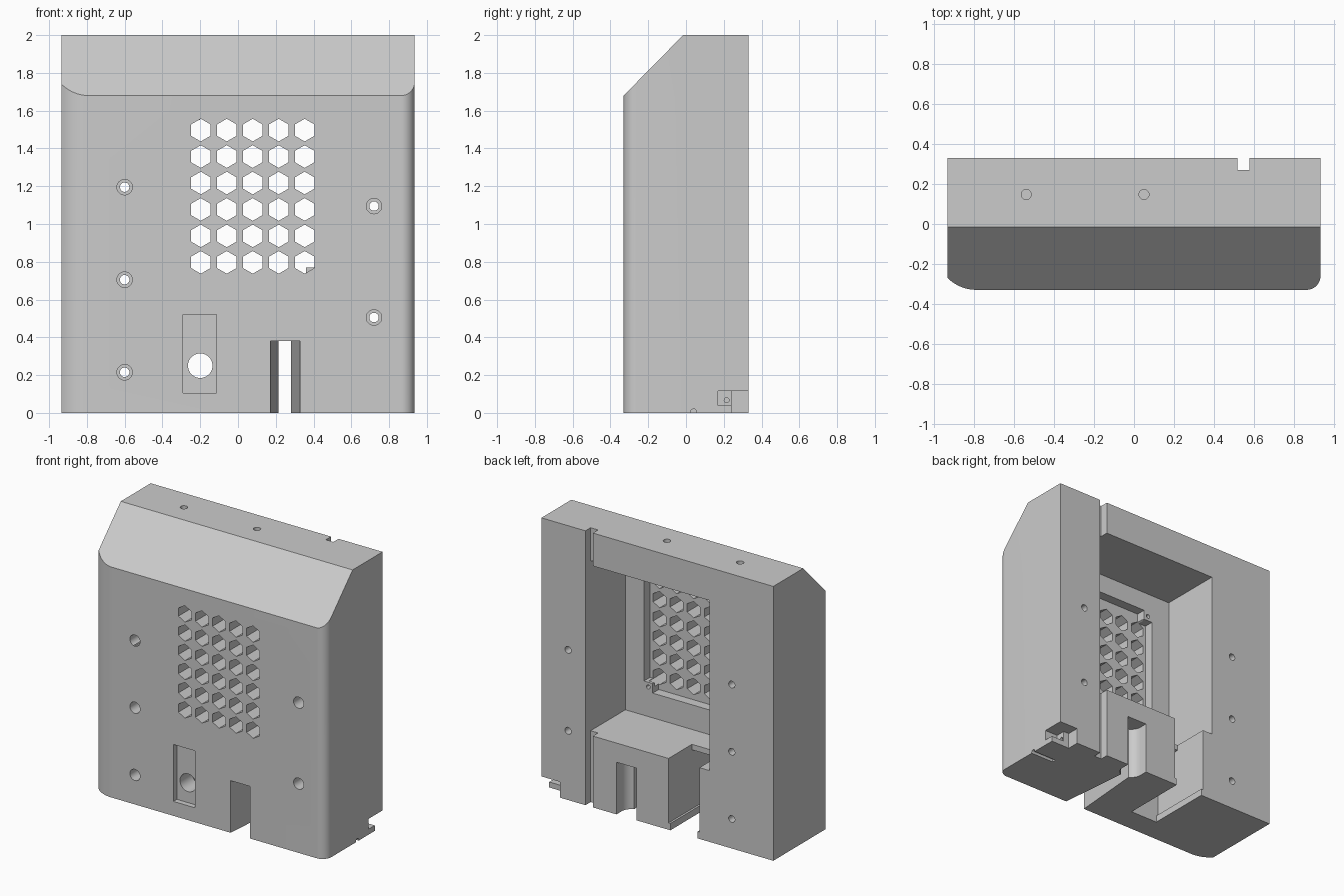
import bpy, bmesh, math

cube = bpy.data.objects.get("Cube")
if cube:
    bpy.data.objects.remove(cube, do_unlink=True)

grey = bpy.data.materials.new("plain_grey")
grey.use_nodes = True
colour = (0.6, 0.6, 0.6, 1)
grey.diffuse_color = colour
grey.node_tree.nodes["Principled BSDF"].inputs["Base Color"].default_value = colour

PLACE = {"x": lambda p, q, h: (h, p, q),
         "y": lambda p, q, h: (p, h, q),
         "z": lambda p, q, h: (p, q, h)}


def prism(bm, points, axis, a, b):
    """Extrude a 2D outline along an axis from a to b."""
    low = [bm.verts.new(PLACE[axis](p, q, a)) for p, q in points]
    high = [bm.verts.new(PLACE[axis](p, q, b)) for p, q in points]
    bm.faces.new(low)
    bm.faces.new(high)
    n = len(points)
    for i in range(n):
        j = (i + 1) % n
        bm.faces.new((low[i], low[j], high[j], high[i]))


def arc(cx, cy, r, start, end, n):
    angles = [math.radians(start + (end - start) * i / n) for i in range(n + 1)]
    return [(cx + r * math.cos(t), cy + r * math.sin(t)) for t in angles]


def circle(cx, cy, r, n=32):
    return arc(cx, cy, r, 0, 360, n)[:-1]


def box(bm, x0, x1, y0, y1, z0, z1):
    prism(bm, [(x0, y0), (x1, y0), (x1, y1), (x0, y1)], "z", z0, z1)


def make(name, build):
    bm = bmesh.new()
    build(bm)
    bmesh.ops.recalc_face_normals(bm, faces=bm.faces)
    mesh = bpy.data.meshes.new(name)
    bm.to_mesh(mesh)
    bm.free()
    mesh.materials.append(grey)
    obj = bpy.data.objects.new(name, mesh)
    bpy.context.collection.objects.link(obj)
    return obj


def cut(build):
    """Subtract a built shape from the housing, then discard the cutter."""
    cutter = make("cutter", build)
    cutter.hide_render = True
    mod = housing.modifiers.new("cut", "BOOLEAN")
    mod.operation = "DIFFERENCE"
    mod.solver = "EXACT"
    mod.object = cutter
    bpy.ops.object.modifier_apply(modifier=mod.name)
    bpy.data.objects.remove(cutter, do_unlink=True)


# Housing plan with two different rounded front corners
W, D, E = 0.935, 0.33, 0.4
plan = [(W, D), (-W, D)]
plan += arc(-0.79, -0.125, 0.205, 225, 270, 10)
plan += arc(W - 0.07, -D + 0.07, 0.07, 270, 360, 12)
housing = make("housing", lambda bm: prism(bm, plan, "z", 0, 2))
bpy.context.view_layer.objects.active = housing
housing.select_set(True)

# Sloped top front edge
cut(lambda bm: prism(bm, [(-0.4875, 1.52), (0.1425, 2.16), (-0.4875, 2.16)], "x", -1, 1))

# Main cavity opening at the back
cut(lambda bm: box(bm, -0.42, 0.58, -0.13, E, 0.52, 1.76))

# Stepped recess behind the grille, leaving two mounting pegs in its corners
L, R, B, T, P = -0.27, 0.43, 0.7, 1.62, 0.07
recess = [(L, B), (R - P, B), (R - P, B + P), (R, B + P),
          (R, T), (L + P, T), (L + P, T - P), (L, T - P)]
cut(lambda bm: prism(bm, recess, "y", -0.2, -0.1))


def peg_holes(bm):
    for x, z in ((R - P / 2, B + P / 2), (L + P / 2, T - P / 2)):
        prism(bm, circle(x, z, 0.015, 16), "y", -0.19, -0.1)


cut(peg_holes)


# Hexagonal grille
def grille(bm):
    for col in range(5):
        for row in range(6):
            hexagon = arc(-0.197 + 0.1375 * col, 0.797 + 0.14 * row, 0.06, 30, 330, 5)
            prism(bm, hexagon, "y", -E, -0.15)


cut(grille)

# Pocket beside the inner block: open part, roofed part and narrow mouth
cut(lambda bm: box(bm, -0.34, -0.09, 0.06, E, 0.05, 0.6))
cut(lambda bm: box(bm, -0.34, -0.09, -0.15, 0.1, 0.05, 0.48))
cut(lambda bm: box(bm, -0.325, -0.105, -0.15, E, -0.1, 0.1))

# Front socket recess and its round hole
cut(lambda bm: box(bm, -0.29, -0.115, -E, -0.29, 0.105, 0.52))
cut(lambda bm: prism(bm, circle(-0.2, 0.25, 0.065, 40), "y", -E, 0))

# Tapered cable slot with a rounded rear mouth
cut(lambda bm: prism(bm, [(0.17, -D - 0.01), (0.33, -D - 0.01), (0.28, 0.2), (0.28, 0.3),
                          (0.215, 0.3), (0.215, 0.2)], "z", -0.1, 0.38))
mouth = arc(0.25, 0.27, 0.08, 180, 360, 16) + [(0.33, E), (0.17, E)]
cut(lambda bm: prism(bm, mouth, "z", -0.1, 0.38))

# Vertical wire channel in the back
cut(lambda bm: box(bm, 0.52, 0.58, 0.27, E, -0.1, 2.1))


# Counterbored screw holes through both side columns
SCREWS = [(-0.6, 1.195), (-0.6, 0.705), (-0.6, 0.215), (0.72, 1.095), (0.72, 0.505)]


def screw_holes(radius, end):
    def build(bm):
        for x, z in SCREWS:
            prism(bm, circle(x, z, radius, 24), "y", -E, end)
    return build


cut(screw_holes(0.025, E))
cut(screw_holes(0.041, -0.23))


# Blind holes in the top
def top_holes(bm):
    for x in (-0.54, 0.05):
        prism(bm, circle(x, 0.148, 0.025, 24), "z", 1.85, 2.1)


cut(top_holes)

# Stepped notch, pin hole and groove at the lower back corner
cut(lambda bm: box(bm, 0.785, 1, 0.24, E, -0.1, 0.115))
cut(lambda bm: box(bm, 0.83, 1, 0.17, 0.3, 0.04, 0.115))
cut(lambda bm: prism(bm, circle(0.215, 0.067, 0.013, 16), "x", 0.7, 1))
cut(lambda bm: prism(bm, circle(0.04, 0.005, 0.016, 16), "x", 0.75, 1))

bpy.ops.object.shade_smooth_by_angle(angle=math.radians(30))
